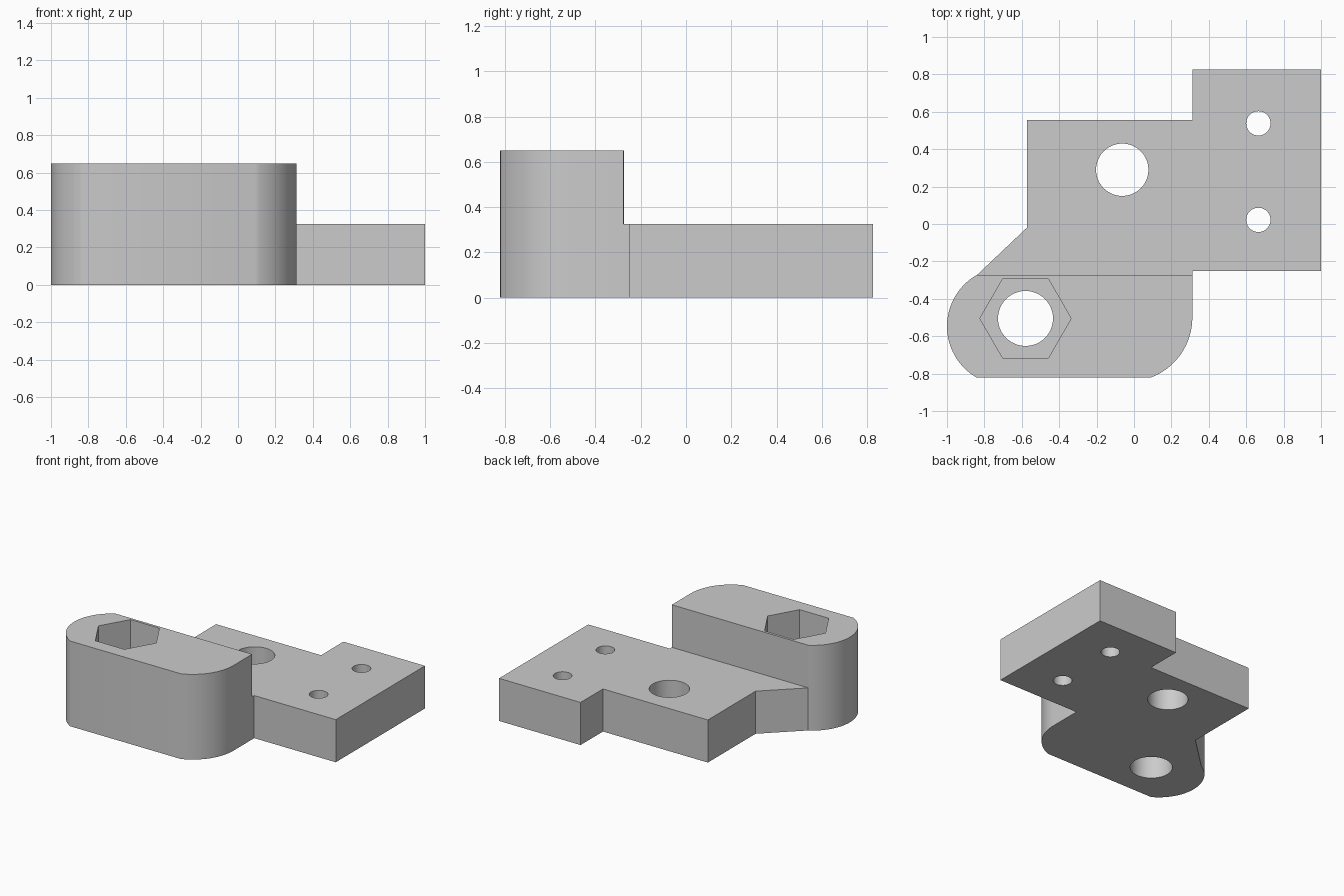
import bpy
import bmesh
from math import cos, sin, radians

cube = bpy.data.objects.get("Cube")
if cube:
    bpy.data.objects.remove(cube, do_unlink=True)

grey = bpy.data.materials.new("plain grey")
grey.use_nodes = True
colour = (0.6, 0.6, 0.6, 1)
grey.diffuse_color = colour
grey.node_tree.nodes["Principled BSDF"].inputs["Base Color"].default_value = colour


def arc(cx, cy, r, start, end, steps):
    angles = [radians(start + (end - start) * i / steps) for i in range(steps + 1)]
    return [(cx + r * cos(a), cy + r * sin(a)) for a in angles]


def prism(name, outline, bottom, top):
    """Extrude a counter-clockwise outline from bottom to top."""
    bm = bmesh.new()
    face = bm.faces.new([bm.verts.new((x, y, bottom)) for x, y in outline])
    ext = bmesh.ops.extrude_face_region(bm, geom=[face])
    verts = [v for v in ext["geom"] if isinstance(v, bmesh.types.BMVert)]
    bmesh.ops.translate(bm, vec=(0, 0, top - bottom), verts=verts)
    bmesh.ops.recalc_face_normals(bm, faces=bm.faces)
    mesh = bpy.data.meshes.new(name)
    bm.to_mesh(mesh)
    bm.free()
    mesh.materials.append(grey)
    obj = bpy.data.objects.new(name, mesh)
    bpy.context.collection.objects.link(obj)
    return obj


def combine(target, tool, operation):
    mod = target.modifiers.new(tool.name, "BOOLEAN")
    mod.operation = operation
    mod.solver = "EXACT"
    mod.object = tool
    bpy.context.view_layer.objects.active = target
    bpy.ops.object.modifier_apply(modifier=mod.name)
    bpy.data.objects.remove(tool, do_unlink=True)


# Tall clamp block with rounded ends
block = [(0.312, -0.275)]
block += arc(-0.031, -0.5, 0.343, 0, -69, 16)
block += arc(-0.684, -0.547, 0.316, 240, 120, 24)
bracket = prism("bracket", block[::-1], 0, 0.65)

# Low stepped mounting plate, tucked into the block
plate = [(0.2, -0.4), (0.312, -0.275), (0.312, -0.25), (1, -0.25), (1, 0.825),
         (0.312, 0.825), (0.312, 0.555), (-0.573, 0.555), (-0.573, -0.02),
         (-0.842, -0.275), (-0.7, -0.4)]
combine(bracket, prism("mounting_plate", plate, 0, 0.325), "UNION")

# Bolt hole, plate hole and two small screw holes
for i, (x, y, r) in enumerate([(-0.58, -0.505, 0.147), (-0.063, 0.29, 0.14),
                               (0.665, 0.538, 0.065), (0.665, 0.022, 0.065)]):
    circle = arc(x, y, r, 0, 360, 48)[:-1]
    combine(bracket, prism(f"hole_cutter_{i}", circle, -0.1, 0.8), "DIFFERENCE")

# Hexagonal nut pocket
hexagon = arc(-0.58, -0.505, 0.244, 0, 360, 6)[:-1]
combine(bracket, prism("nut_pocket_cutter", hexagon, 0.325, 0.8), "DIFFERENCE")

bpy.ops.object.select_all(action="DESELECT")
bracket.select_set(True)
bpy.context.view_layer.objects.active = bracket
bpy.ops.object.shade_smooth_by_angle(angle=radians(25))
